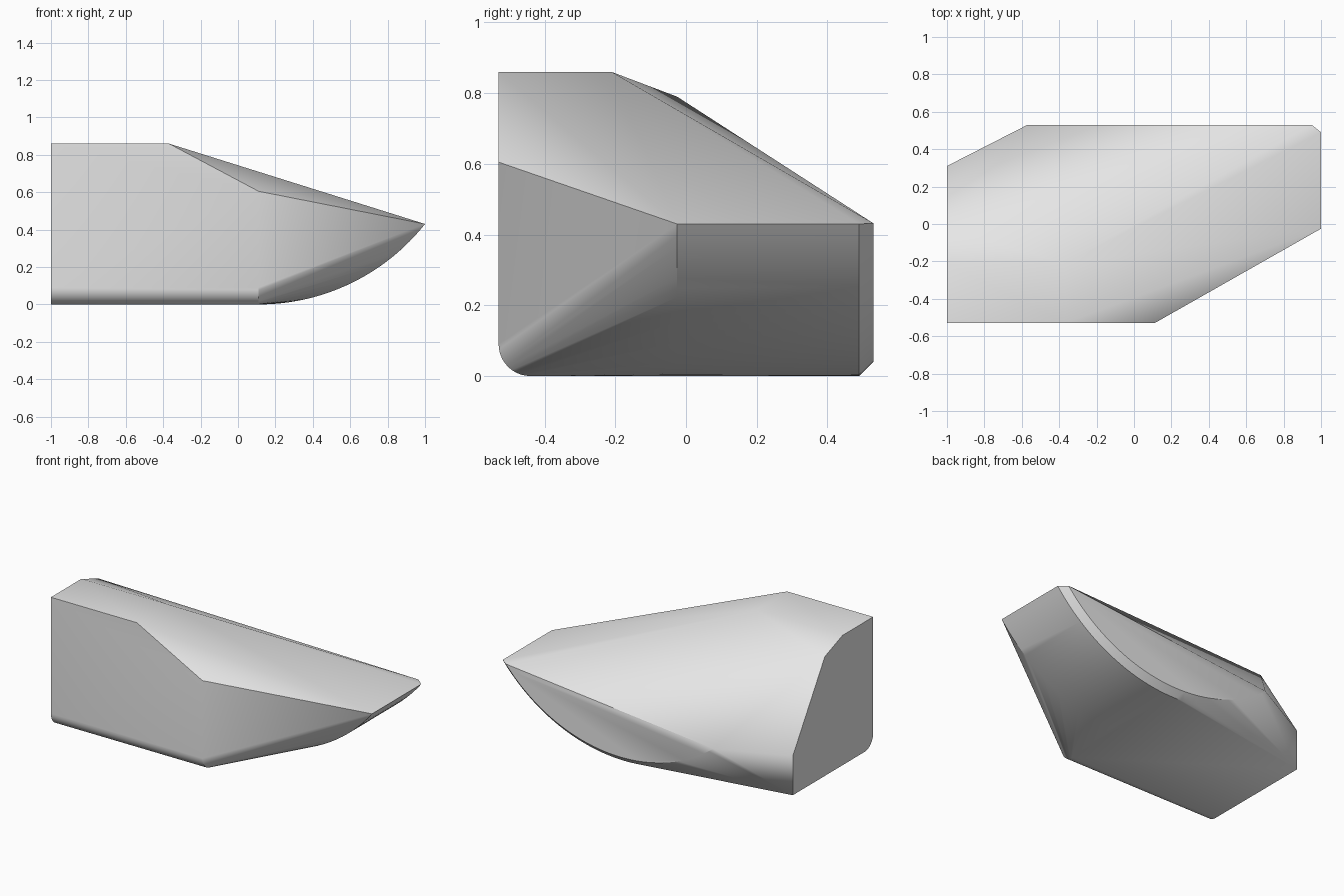
import bpy, bmesh
from math import sin, cos, pi, asin, radians

cube = bpy.data.objects.get("Cube")
if cube:
    bpy.data.objects.remove(cube)

# Single grey material
grey = bpy.data.materials.new("light_grey")
grey.use_nodes = True
color = (0.8, 0.8, 0.8, 1)
grey.diffuse_color = color
bsdf = grey.node_tree.nodes["Principled BSDF"]
bsdf.inputs["Base Color"].default_value = color

TAIL, NOSE, KNEE = -1.0, 1.0, 0.11   # stations along x
FRONT, BACK = -0.53, 0.53            # side planes
RIM = 0.43                           # height of the nose edge
BEVEL = 0.04                         # bevel on the back lower rim
KEEL_R = 1.136                       # radius of the curved keel


def keel_arc(y, radius, x_start, x_end, steps):
    """Points on the keel circle, centred above the knee."""
    a0 = asin((x_start - KNEE) / radius)
    a1 = asin((x_end - KNEE) / radius)
    angles = [a0 + (a1 - a0) * i / steps for i in range(steps + 1)]
    return [(KNEE + radius * sin(a), y, KEEL_R - radius * cos(a)) for a in angles]


def rounded_corner(x, radius=0.09, steps=10):
    """Quarter round along the front lower edge."""
    angles = [pi / 2 * i / steps for i in range(steps + 1)]
    return [(x, FRONT + radius * (1 - cos(a)), radius * (1 - sin(a))) for a in angles]


# Tail wall and flat roof
points = [
    (TAIL, FRONT, 0.86), (TAIL, -0.21, 0.86), (TAIL, -0.025, 0.79),
    (TAIL, 0.31, 0.26), (TAIL, 0.31, 0),
    (-0.37, FRONT, 0.86), (-0.37, -0.21, 0.86),
]
# Front shoulder where the side turns in to the nose
points.append((KNEE, FRONT, 0.605))
# Rounded lower front edge
points += rounded_corner(TAIL) + rounded_corner(KNEE)
# Curved keel below the nose, and its bevelled back rim
points += keel_arc(-0.025, KEEL_R, KNEE, NOSE, 24)
points += keel_arc(BACK - BEVEL, KEEL_R, -0.5, NOSE, 40)
points += keel_arc(BACK, KEEL_R - BEVEL, -0.57, 0.95, 40)

# The hull is the convex skin of these sections
bm = bmesh.new()
verts = [bm.verts.new(p) for p in points]
bmesh.ops.remove_doubles(bm, verts=bm.verts, dist=0.0005)
bmesh.ops.convex_hull(bm, input=list(bm.verts))
bmesh.ops.delete(bm, geom=[v for v in bm.verts if not v.link_faces], context="VERTS")
bmesh.ops.dissolve_limit(bm, angle_limit=radians(0.5), verts=bm.verts, edges=bm.edges)
bmesh.ops.recalc_face_normals(bm, faces=bm.faces)

mesh = bpy.data.meshes.new("hull")
bm.to_mesh(mesh)
bm.free()
mesh.materials.append(grey)
hull = bpy.data.objects.new("hull", mesh)
bpy.context.scene.collection.objects.link(hull)

# Soft shading across shallow creases
bpy.ops.object.select_all(action="DESELECT")
hull.select_set(True)
bpy.context.view_layer.objects.active = hull
bpy.ops.object.shade_smooth_by_angle(angle=radians(30))
